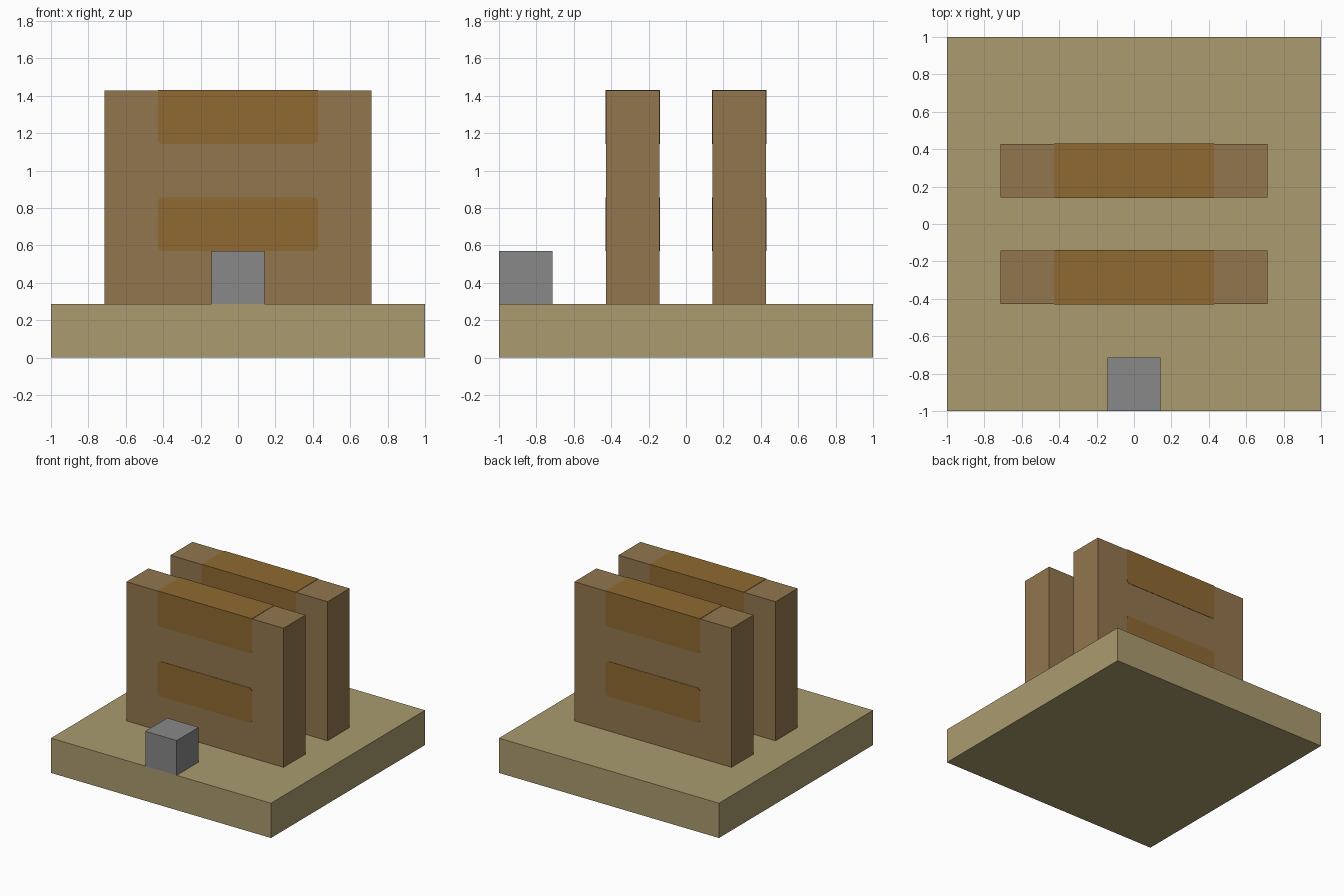
import bpy
import bmesh

cube = bpy.data.objects.get("Cube")
if cube:
    bpy.data.objects.remove(cube, do_unlink=True)

U = 1 / 7      # building module
SKIN = 0.003   # how far painted bands stand proud


def material(name, rgb):
    lin = [((c / 255 + 0.055) / 1.055) ** 2.4 for c in rgb] + [1]
    m = bpy.data.materials.new(name)
    m.use_nodes = True
    m.diffuse_color = lin
    m.node_tree.nodes["Principled BSDF"].inputs["Base Color"].default_value = lin
    return m


def box(name, mat, low, high, radius=0, round_top=True):
    """Box between two corners; optionally rounds the edges running along y."""
    bm = bmesh.new()
    bmesh.ops.create_cube(bm, size=1)
    for v in bm.verts:
        for i in range(3):
            v.co[i] = high[i] if v.co[i] > 0 else low[i]
    if radius:
        middle = (low[2] + high[2]) / 2
        edges = [e for e in bm.edges
                 if abs(e.verts[0].co.y - e.verts[1].co.y) > SKIN
                 and (round_top or e.verts[0].co.z < middle)]
        bmesh.ops.bevel(bm, geom=edges, offset=radius, segments=4,
                        profile=0.5, affect='EDGES')
    mesh = bpy.data.meshes.new(name)
    bm.to_mesh(mesh)
    bm.free()
    mesh.materials.append(mat)
    obj = bpy.data.objects.new(name, mesh)
    bpy.context.collection.objects.link(obj)
    return obj


sand = material("sand", (170, 156, 110))
brown = material("brown", (146, 118, 78))
amber = material("amber brown", (143, 106, 50))
grey = material("grey", (136, 136, 136))

# Square base and the small block on its front edge
box("base", sand, (-1, -1, 0), (1, 1, 2 * U))
box("front_block", grey, (-U, -1, 2 * U), (U, -5 * U, 4 * U))

# Two upright slabs, each with two painted bands running through its depth
for side, y in (("front", -3 * U), ("back", U)):
    box(side + "_slab", brown, (-5 * U, y, 2 * U), (5 * U, y + 2 * U, 10 * U))
    near, far = y - SKIN, y + 2 * U + SKIN
    box(side + "_lower_band", amber, (-3 * U, near, 4 * U),
        (3 * U, far, 6 * U), radius=0.025)
    box(side + "_upper_band", amber, (-3 * U, near, 8 * U),
        (3 * U, far, 10 * U + SKIN), radius=0.025, round_top=False)
